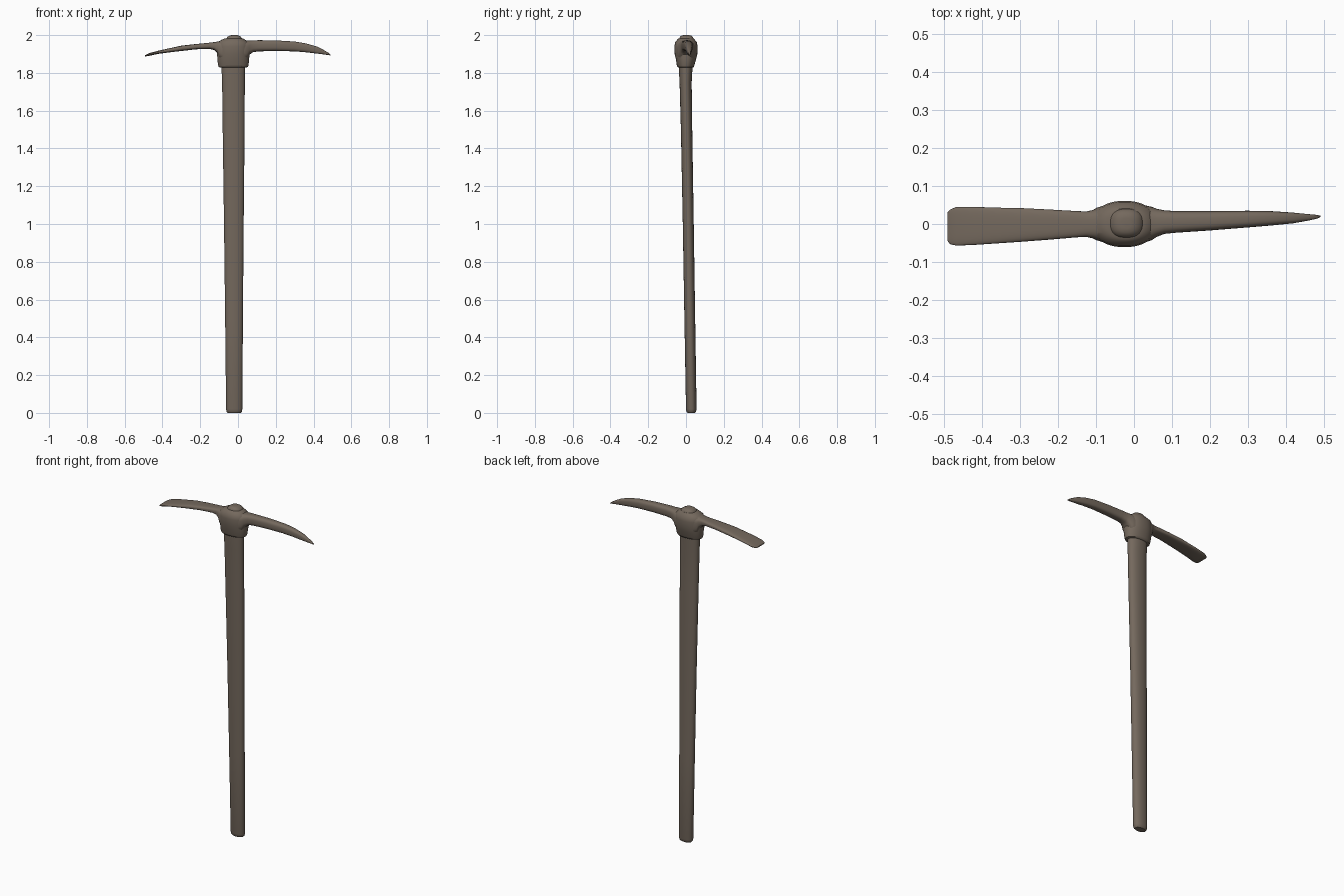
import bpy, bmesh, math
from mathutils import Vector

mat = bpy.data.materials.new("weathered brown")
mat.diffuse_color = (0.175, 0.14, 0.11, 1)


def ring(a, b, power, n):
    """Superellipse points: power 2 is an ellipse, higher is boxier."""
    pts = []
    for i in range(n):
        t = 2 * math.pi * i / n
        c, s = math.cos(t), math.sin(t)
        pts.append((a * math.copysign(abs(c) ** (2 / power), c),
                    b * math.copysign(abs(s) ** (2 / power), s)))
    return pts


def loft(name, rings, angle=45):
    bm = bmesh.new()
    loops = [[bm.verts.new(p) for p in r] for r in rings]
    n = len(loops[0])
    for a, b in zip(loops, loops[1:]):
        for i in range(n):
            j = (i + 1) % n
            bm.faces.new((a[i], a[j], b[j], b[i]))
    bm.faces.new(loops[0])
    bm.faces.new(loops[-1])
    bmesh.ops.recalc_face_normals(bm, faces=bm.faces)
    me = bpy.data.meshes.new(name)
    bm.to_mesh(me)
    bm.free()
    me.materials.append(mat)
    ob = bpy.data.objects.new(name, me)
    bpy.context.collection.objects.link(ob)
    bpy.ops.object.select_all(action='DESELECT')
    ob.select_set(True)
    bpy.context.view_layer.objects.active = ob
    bpy.ops.object.shade_smooth_by_angle(angle=math.radians(angle))
    return ob


def loft_z(name, rows, power=2.2, n=40):
    # rows: z, centre x, centre y, half x, half y
    return loft(name, [[(cx + u, cy + v, z) for u, v in ring(a, b, power, n)]
                       for z, cx, cy, a, b in rows])


def loft_x(name, rows, power=2.6, n=32):
    # rows: x, y min, y max, z bottom, z top
    return loft(name, [[(x, (y0 + y1) / 2 + u, (z0 + z1) / 2 + v)
                        for u, v in ring((y1 - y0) / 2, (z1 - z0) / 2, power, n)]
                       for x, y0, y1, z0, z1 in rows], 50)


# Long oval handle, slightly tilted and widening upward
loft_z("handle", [
    (0.0, -0.02, 0.028, 0.034, 0.020),
    (0.006, -0.02, 0.028, 0.040, 0.025),
    (0.02, -0.02, 0.028, 0.043, 0.028),
    (0.5, -0.021, 0.020, 0.047, 0.0285),
    (1.0, -0.022, 0.012, 0.052, 0.029),
    (1.5, -0.023, 0.003, 0.058, 0.030),
    (1.75, -0.024, -0.002, 0.060, 0.032),
    (1.82, -0.025, -0.002, 0.062, 0.036),
    (1.86, -0.025, -0.002, 0.062, 0.036)])

# Socket around the handle, closing in a domed shoulder
loft_z("socket", [
    (1.828, -0.025, -0.002, 0.068, 0.037),
    (1.831, -0.025, -0.002, 0.077, 0.043),
    (1.842, -0.025, -0.002, 0.081, 0.047),
    (1.875, -0.025, 0, 0.084, 0.054),
    (1.90, -0.025, 0, 0.086, 0.060),
    (1.94, -0.025, 0, 0.086, 0.061),
    (1.962, -0.025, 0, 0.082, 0.058),
    (1.975, -0.024, 0, 0.063, 0.047),
    (1.983, -0.022, 0.001, 0.048, 0.040)])

# Rounded end of the handle showing above the socket
loft_z("handle_end", [
    (1.96, -0.02, 0.002, 0.048, 0.040),
    (1.98, -0.02, 0.002, 0.045, 0.039),
    (1.992, -0.02, 0.002, 0.034, 0.033),
    (1.998, -0.02, 0.002, 0.023, 0.024),
    (2.0, -0.02, 0.002, 0.012, 0.014)], 2.5)

# Broad flat blade on the left
loft_x("flat_blade", [
    (-0.492, -0.044, 0.030, 1.888, 1.893),
    (-0.485, -0.053, 0.038, 1.888, 1.897),
    (-0.468, -0.057, 0.045, 1.891, 1.905),
    (-0.42, -0.055, 0.045, 1.901, 1.918),
    (-0.36, -0.051, 0.043, 1.909, 1.931),
    (-0.30, -0.047, 0.042, 1.916, 1.944),
    (-0.22, -0.041, 0.038, 1.925, 1.953),
    (-0.15, -0.035, 0.034, 1.927, 1.960),
    (-0.125, -0.034, 0.033, 1.921, 1.963),
    (-0.108, -0.038, 0.037, 1.905, 1.966),
    (-0.098, -0.043, 0.043, 1.875, 1.968),
    (-0.075, -0.050, 0.050, 1.860, 1.972),
    (-0.03, -0.050, 0.050, 1.860, 1.975)], 3)

# Curved tapering spike on the right
loft_x("pick_spike", [
    (-0.02, -0.050, 0.050, 1.860, 1.975),
    (0.025, -0.050, 0.050, 1.860, 1.973),
    (0.048, -0.042, 0.045, 1.872, 1.971),
    (0.060, -0.034, 0.040, 1.896, 1.971),
    (0.080, -0.026, 0.036, 1.910, 1.972),
    (0.11, -0.023, 0.034, 1.914, 1.973),
    (0.20, -0.017, 0.034, 1.916, 1.972),
    (0.30, -0.009, 0.035, 1.914, 1.966),
    (0.36, -0.004, 0.034, 1.909, 1.956),
    (0.42, 0.002, 0.030, 1.902, 1.939),
    (0.46, 0.009, 0.026, 1.897, 1.918),
    (0.482, 0.014, 0.024, 1.894, 1.904),
    (0.491, 0.018, 0.022, 1.892, 1.896)], 2.8)
